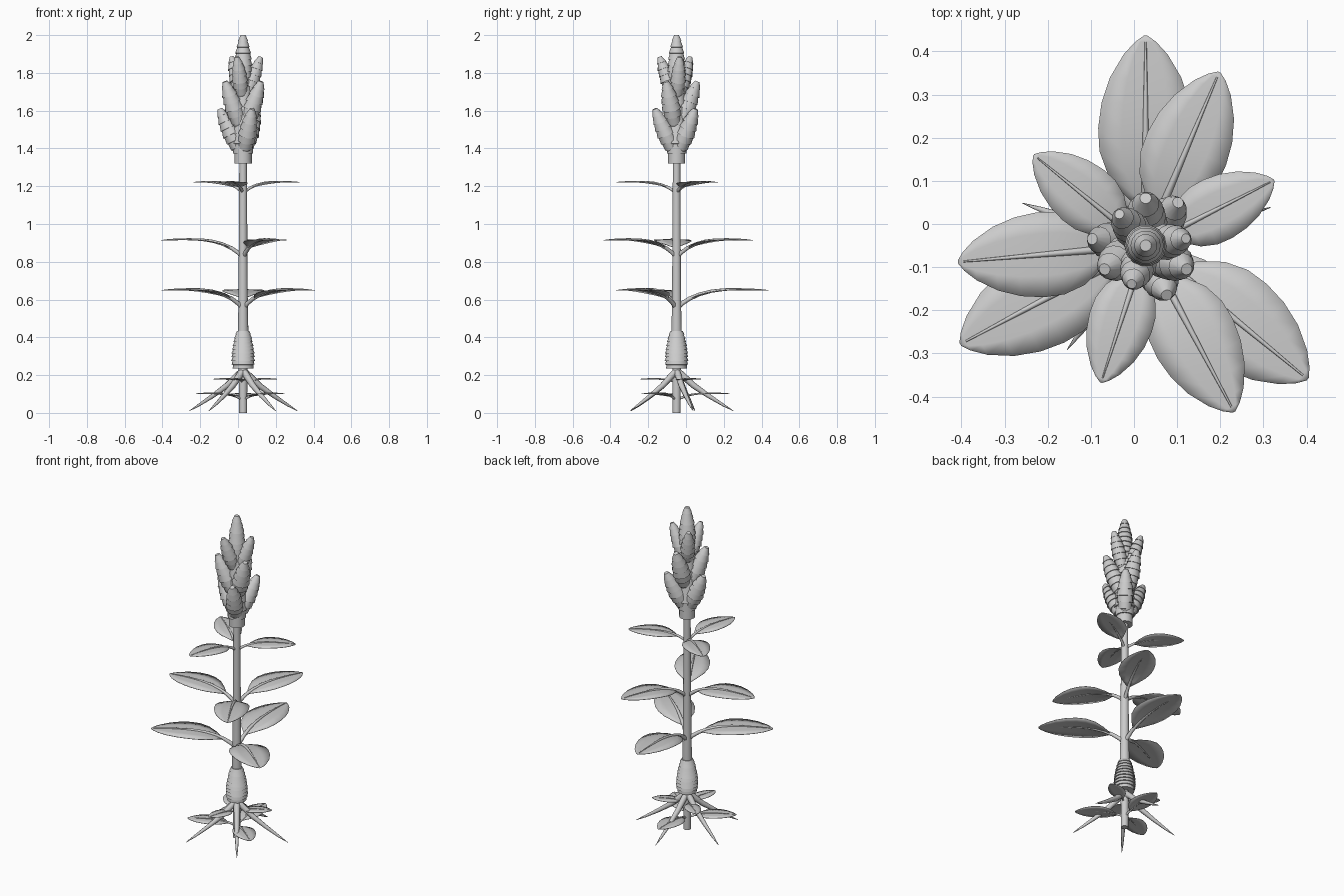
import bpy, bmesh, math
from mathutils import Vector, Matrix

if "Cube" in bpy.data.objects:
    bpy.data.objects.remove(bpy.data.objects["Cube"])

CX, CY = 0.027, -0.05          # axis of the stem
grey = bpy.data.materials.new("plain_grey")
grey.diffuse_color = (0.6, 0.6, 0.6, 1)
grey.use_nodes = True
grey.node_tree.nodes["Principled BSDF"].inputs["Base Color"].default_value = grey.diffuse_color


def finish(name, bm, angle=35):
    """Turn a bmesh into a shaded, coloured object."""
    mesh = bpy.data.meshes.new(name)
    bm.to_mesh(mesh)
    bm.free()
    mesh.materials.append(grey)
    ob = bpy.data.objects.new(name, mesh)
    bpy.context.collection.objects.link(ob)
    bpy.ops.object.select_all(action='DESELECT')
    ob.select_set(True)
    bpy.context.view_layer.objects.active = ob
    bpy.ops.object.shade_smooth_by_angle(angle=math.radians(angle))
    return ob


def tube(bm, path, radii, sides):
    """Skin circles along a path, with closed ends."""
    rings = []
    for i, p in enumerate(path):
        d = path[min(i + 1, len(path) - 1)] - path[max(i - 1, 0)]
        q = d.to_track_quat('Z', 'Y')
        rings.append([bm.verts.new(p + q @ Vector((radii[i] * math.cos(a), radii[i] * math.sin(a), 0)))
                      for a in (math.tau * k / sides for k in range(sides))])
    for a, b in zip(rings, rings[1:]):
        for k in range(sides):
            bm.faces.new((a[k], a[(k + 1) % sides], b[(k + 1) % sides], b[k]))
    bm.faces.new(rings[0][::-1])
    bm.faces.new(rings[-1])


def lerp(table, t):
    """Piecewise linear lookup in (t, value) pairs."""
    for (t0, v0), (t1, v1) in zip(table, table[1:]):
        if t <= t1:
            return v0 + (v1 - v0) * (t - t0) / (t1 - t0)
    return table[-1][1]


def scaly(name, base, tip, table, scales, flare=0.14, sides=14):
    """Stack of overlapping scales, each widest at its lower edge."""
    base, tip = Vector(base), Vector(tip)
    path, radii = [], []
    for i in range(scales):
        t0, t1 = i / scales, (i + 1) / scales
        path += [base.lerp(tip, t0), base.lerp(tip, t1 - 0.001)]
        radii += [lerp(table, t0) * (1 + flare / 2), lerp(table, t1) * (1 - flare / 2)]
    bm = bmesh.new()
    axis = tip - base
    q = axis.to_track_quat('Z', 'Y').to_matrix().to_4x4()
    straight = [Vector((0, 0, (p - base).length)) for p in path]
    tube(bm, straight, radii, sides)
    bmesh.ops.transform(bm, matrix=Matrix.Translation(base) @ q, verts=bm.verts)
    return finish(name, bm)


def polar(r, deg, z):
    a = math.radians(deg)
    return Vector((CX + r * math.cos(a), CY + r * math.sin(a), z))


# Arch of the leaf (fraction of length, fraction of rise) and its half width
ARCH = [(0, 0), (0.06, 0.28), (0.14, 0.52), (0.25, 0.74), (0.38, 0.9),
        (0.52, 0.98), (0.68, 1.0), (0.84, 0.99), (1, 0.95)]
WIDTH = [(0.16, 0.012), (0.24, 0.10), (0.34, 0.18), (0.45, 0.22), (0.56, 0.226),
         (0.68, 0.21), (0.8, 0.17), (0.91, 0.105), (0.97, 0.05), (1, 0.008)]


def leaf(name, deg, z, length, rise):
    out = Vector((math.cos(math.radians(deg)), math.sin(math.radians(deg)), 0))
    side = Vector((-out.y, out.x, 0))

    def spine(t):
        return polar(t * length, deg, z + rise * lerp(ARCH, t))

    # blade
    bm = bmesh.new()
    rows = []
    for t, w in WIDTH:
        rows.append([bm.verts.new(spine(t) + side * (w * length * s)
                                  - Vector((0, 0, 0.03 * w * length * s * s)))
                     for s in (-1, -0.5, 0, 0.5, 1)])
    for a, b in zip(rows, rows[1:]):
        for k in range(4):
            bm.faces.new((a[k], b[k], b[k + 1], a[k + 1]))
    bmesh.ops.recalc_face_normals(bm, faces=bm.faces)
    blade = finish(name + "_blade", bm, 60)
    thick = blade.modifiers.new("thickness", 'SOLIDIFY')
    thick.thickness = 0.003
    # stalk running on as the midrib
    bm = bmesh.new()
    ts = [t for t, _ in ARCH[:-1]] + [0.97]
    tube(bm, [spine(t) for t in ts],
         [length * lerp([(0, 0.026), (0.25, 0.02), (1, 0.004)], t) for t in ts], 8)
    finish(name + "_midrib", bm, 60)


# Stem with slightly tapered sections
bm = bmesh.new()
stem = [(0, 0.021), (0.22, 0.023), (0.43, 0.028), (0.56, 0.025), (0.83, 0.023), (1.16, 0.021), (1.34, 0.020)]
tube(bm, [Vector((CX, CY, z)) for z, _ in stem], [r for _, r in stem], 14)
finish("stem", bm)

# Ringed bulb
scaly("bulb", (CX, CY, 0.235), (CX, CY, 0.435),
      [(0, 0.052), (0.15, 0.06), (0.45, 0.058), (0.8, 0.045), (1, 0.034)], 10, 0.12, 16)

# Roots: five tapered spikes
for i in range(5):
    deg = 17 + 72 * i
    bm = bmesh.new()
    pts = [(0.0, 0.225, 0.018), (0.035, 0.195, 0.018), (0.09, 0.145, 0.016),
           (0.17, 0.09, 0.012), (0.25, 0.04, 0.007), (0.302, 0.01, 0.001)]
    tube(bm, [polar(r, deg, z) for r, z, _ in pts], [w for _, _, w in pts], 8)
    finish(f"root_{i + 1}", bm, 60)

# Leaf whorls: base height, length, rise, directions
whorls = [(0.55, 0.487, 0.105, (90, 208, -39.5)),
          (0.82, 0.437, 0.10, (67, 185, -62)),
          (1.16, 0.334, 0.065, (27, 141, 252)),
          (0.065, 0.28, 0.04, (90, 208, -39.5)),
          (0.155, 0.20, 0.027, (27, 141, 252))]
for w, (z, length, rise, dirs) in enumerate(whorls):
    for k, deg in enumerate(dirs):
        leaf(f"leaf_{w + 1}_{k + 1}", deg, z, length, rise)

# Flower spike: scaly core ending in the terminal bud
scaly("flower_core", (CX, CY, 1.32), (CX, CY, 1.74),
      [(0, 0.043), (0.14, 0.05), (0.2, 0.058), (0.6, 0.05), (1, 0.044)], 8)
BUD = [(0, 0.5), (0.2, 0.85), (0.45, 1.0), (0.7, 0.84), (0.88, 0.58), (1, 0.3)]
scaly("terminal_bud", (CX, CY, 1.68), (CX, CY, 2.0),
      [(t, 0.047 * v) for t, v in BUD], 10)

# Three tiers of side buds
tiers = [(1.37, 1.61, 0.125, 0.047, (-67, 53, 173)),
         (1.50, 1.755, 0.11, 0.048, (90, 210, -30)),
         (1.66, 1.885, 0.095, 0.04, (10, 130, 250))]
for w, (z0, z1, reach, rad, dirs) in enumerate(tiers):
    for k, deg in enumerate(dirs):
        scaly(f"side_bud_{w + 1}_{k + 1}", polar(0.012, deg, z0), polar(reach, deg, z1),
              [(t, rad * v) for t, v in BUD], 7)
